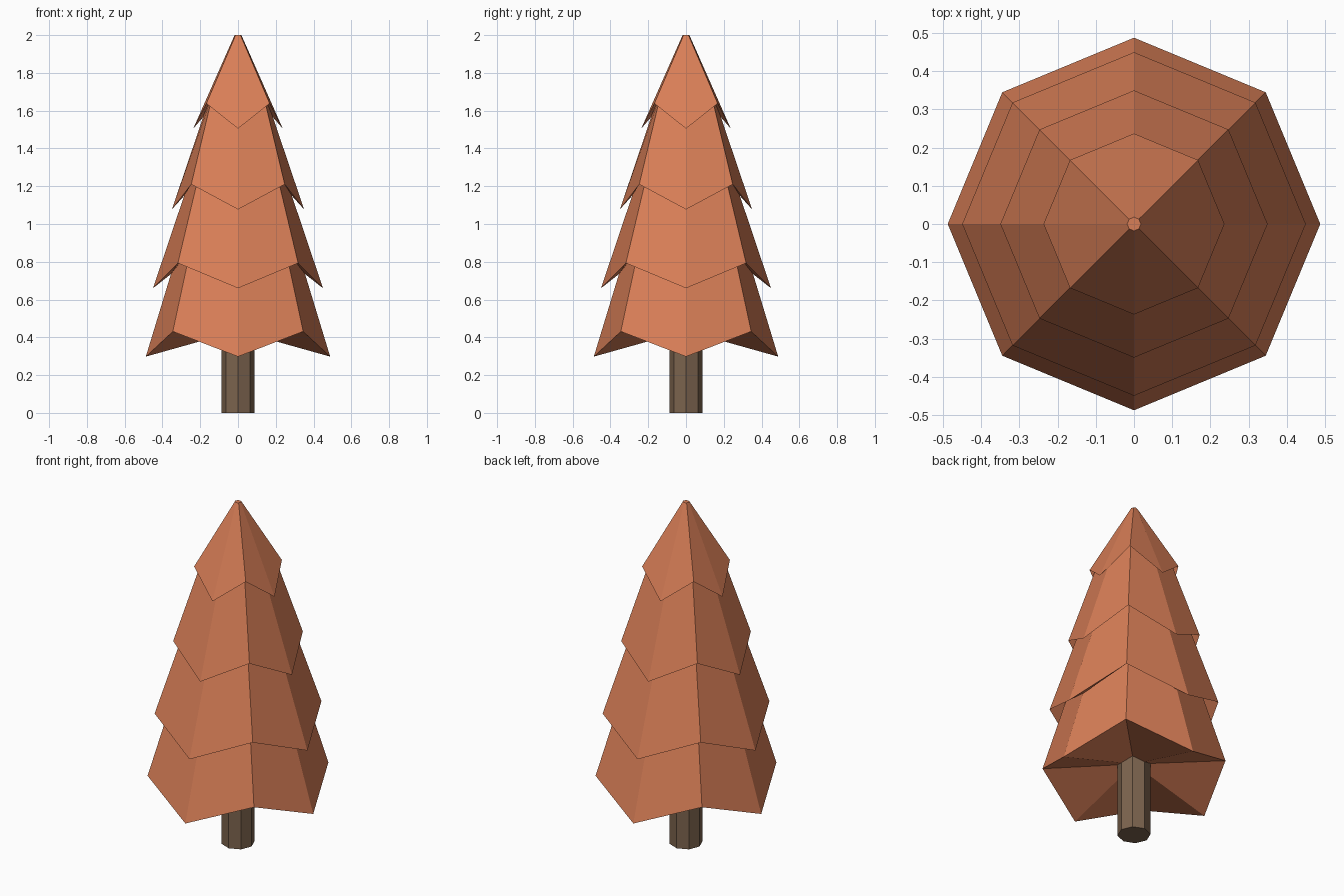
import bpy, bmesh
from math import cos, sin, pi

if "Cube" in bpy.data.objects:
    bpy.data.objects.remove(bpy.data.objects["Cube"])

SIDES = 8


def material(name, color):
    m = bpy.data.materials.new(name)
    m.diffuse_color = (*color, 1)
    m.use_nodes = True
    m.node_tree.nodes["Principled BSDF"].inputs["Base Color"].default_value = m.diffuse_color
    return m


def lathe(name, rings, mat, bottom_z=None):
    """Stack 8-sided rings (radius, z at even corners, z at odd corners)."""
    bm = bmesh.new()
    loops = []
    for r, z_even, z_odd in rings:
        loops.append([bm.verts.new((r * cos(i * 2 * pi / SIDES),
                                    r * sin(i * 2 * pi / SIDES),
                                    z_odd if i % 2 else z_even))
                      for i in range(SIDES)])
    for low, high in zip(loops, loops[1:]):
        for i in range(SIDES):
            j = (i + 1) % SIDES
            bm.faces.new((low[i], low[j], high[j], high[i]))
    bm.faces.new(loops[-1])
    if bottom_z is None:
        bm.faces.new(loops[0][::-1])
    else:
        # fan of facets rising to the middle
        c = bm.verts.new((0, 0, bottom_z))
        for i in range(SIDES):
            bm.faces.new((c, loops[0][(i + 1) % SIDES], loops[0][i]))
    bmesh.ops.recalc_face_normals(bm, faces=bm.faces)
    me = bpy.data.meshes.new(name)
    bm.to_mesh(me)
    bm.free()
    me.materials.append(mat)
    ob = bpy.data.objects.new(name, me)
    bpy.context.collection.objects.link(ob)
    return ob


foliage_mat = material("autumn_foliage", (0.69, 0.21, 0.095))
bark_mat = material("bark", (0.20, 0.125, 0.075))

# trunk
lathe("trunk", [(0.088, 0, 0), (0.088, 0.44, 0.44)], bark_mat)

# foliage: each drooping tier tapers up, then steps out to the next skirt
DROOP = 0.133
tiers = [  # skirt radius, skirt z, neck radius, neck z
    (0.488, 0.298, 0.355, 0.735),
    (0.450, 0.660, 0.285, 1.150),
    (0.350, 1.077, 0.185, 1.565),
]
rings = []
for r, z, neck_r, neck_z in tiers:
    rings += [(r, z, z + DROOP), (neck_r, neck_z, neck_z + DROOP)]
rings += [(0.237, 1.505, 1.505 + DROOP), (0.018, 2.0, 2.0)]
lathe("foliage", rings, foliage_mat, bottom_z=0.435)
